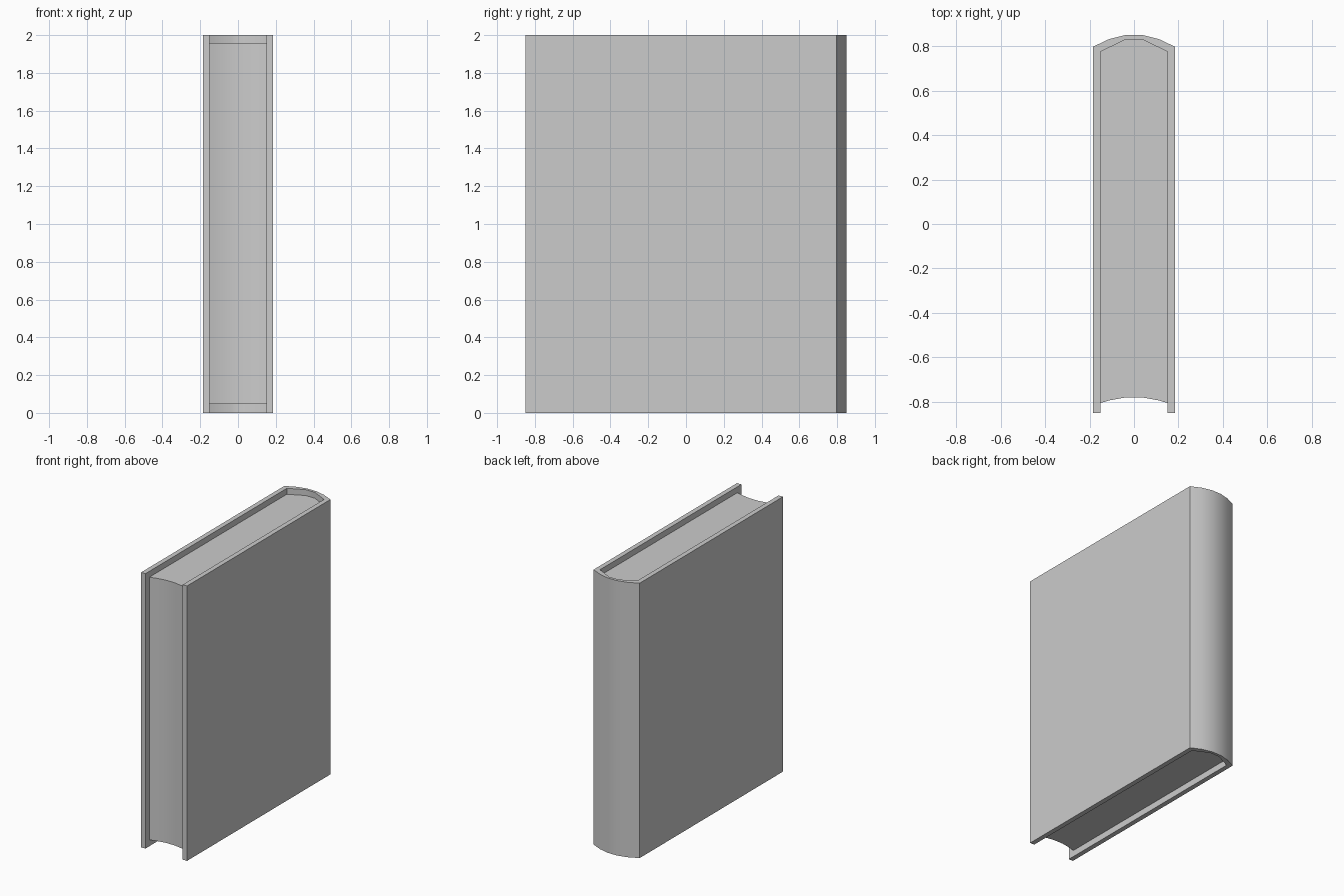
import bpy
import bmesh

if "Cube" in bpy.data.objects:
    bpy.data.objects.remove(bpy.data.objects["Cube"])


def mirrored(half):
    """Complete a +x half profile with its -x mirror image."""
    return half + [(-x, y) for x, y in reversed(half)]


def extrude_profile(name, points, z0, z1):
    """Extrude a closed xy outline from z0 to z1."""
    bm = bmesh.new()
    base = bm.faces.new([bm.verts.new((x, y, z0)) for x, y in points])
    top = bmesh.ops.extrude_face_region(bm, geom=[base], use_keep_orig=True)
    verts = [g for g in top["geom"] if isinstance(g, bmesh.types.BMVert)]
    bmesh.ops.translate(bm, verts=verts, vec=(0, 0, z1 - z0))
    bmesh.ops.recalc_face_normals(bm, faces=bm.faces)
    mesh = bpy.data.meshes.new(name)
    bm.to_mesh(mesh)
    bm.free()
    obj = bpy.data.objects.new(name, mesh)
    bpy.context.collection.objects.link(obj)
    bpy.ops.object.select_all(action='DESELECT')
    obj.select_set(True)
    bpy.context.view_layer.objects.active = obj
    bpy.ops.object.shade_smooth_by_angle(angle=0.6)
    return obj


# Cover: two boards joined by a rounded spine
inner_spine = [(0.15, 0.775), (0.037, 0.83)]
outer_half = [(0.15, -0.85), (0.185, -0.85), (0.185, 0.797),
              (0.111, 0.832), (0.037, 0.85)]
inner_half = [(0.15, -0.85)] + inner_spine
cover = mirrored(outer_half) + mirrored(inner_half)[::-1][1:-1]
extrude_profile("cover", cover, 0.0, 2.0)

# Pages: block filling the cover, with a hollow fore edge
page_half = [(0.037, -0.78), (0.11, -0.793), (0.15, -0.805)] + inner_spine
extrude_profile("pages", mirrored(page_half), 0.046, 1.957)
